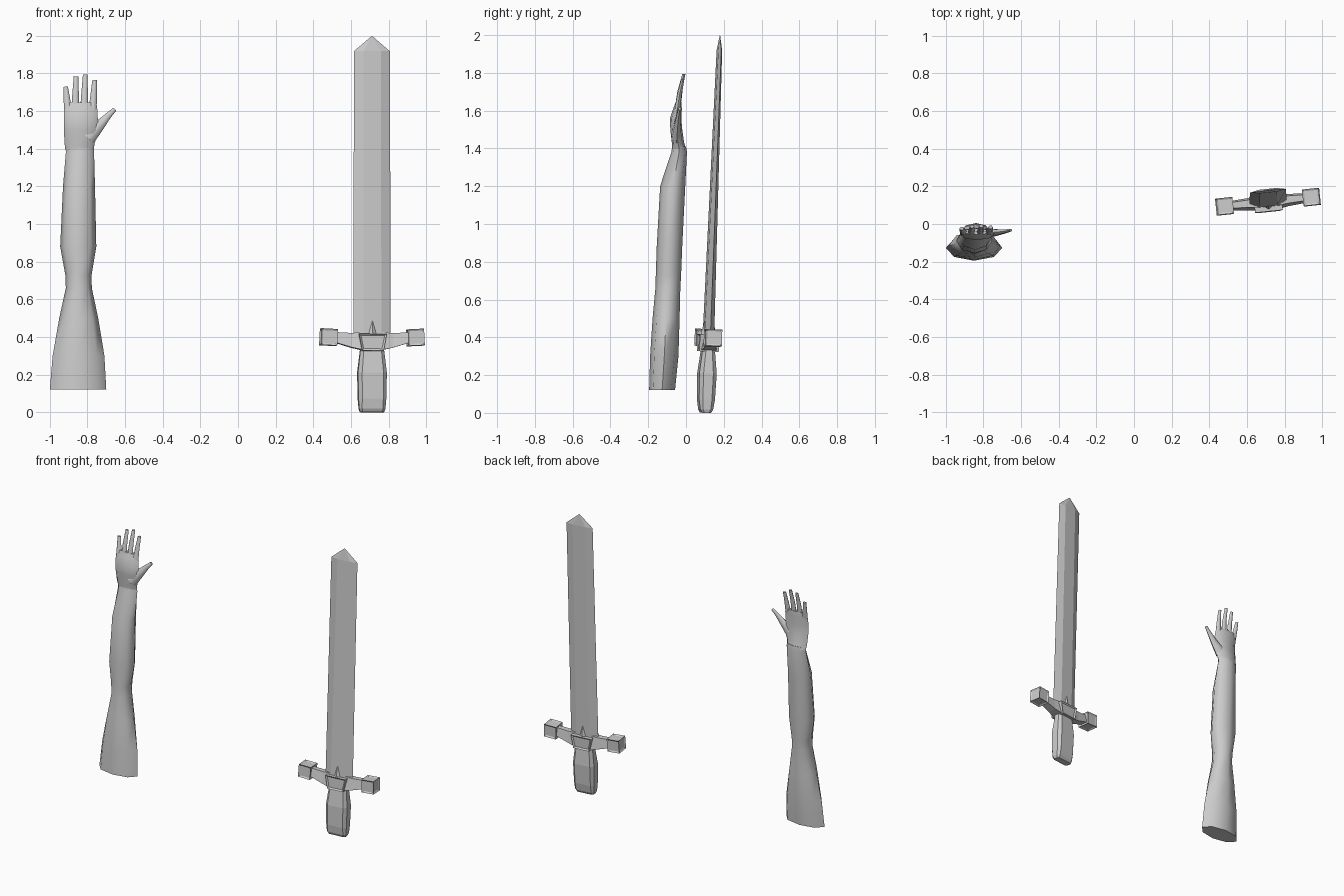
import bpy, bmesh, math
from mathutils import Vector, Matrix

if "Cube" in bpy.data.objects:
    bpy.data.objects.remove(bpy.data.objects["Cube"], do_unlink=True)

grey = bpy.data.materials.new("plain grey")
grey.use_nodes = True
COLOUR = (0.6, 0.6, 0.6, 1)
grey.diffuse_color = COLOUR
grey.node_tree.nodes["Principled BSDF"].inputs["Base Color"].default_value = COLOUR

# The sword leans back a little and is turned about its own axis
SWORD = (Matrix.Translation((0.712, 0.103, 0)) @ Matrix.Rotation(math.radians(-2.2), 4, 'X')
         @ Matrix.Rotation(math.radians(6), 4, 'Z'))


def finish(name, bm, smooth=False, matrix=None):
    bmesh.ops.recalc_face_normals(bm, faces=bm.faces)
    mesh = bpy.data.meshes.new(name)
    bm.to_mesh(mesh)
    bm.free()
    mesh.materials.append(grey)
    obj = bpy.data.objects.new(name, mesh)
    bpy.context.collection.objects.link(obj)
    if matrix:
        obj.matrix_world = matrix
    if smooth:
        bpy.ops.object.select_all(action='DESELECT')
        obj.select_set(True)
        bpy.context.view_layer.objects.active = obj
        bpy.ops.object.shade_smooth_by_angle(angle=math.radians(60))
    return obj


def loft(bm, rings):
    """Skin a list of equal-length point rings and cap both ends."""
    loops = [[bm.verts.new(p) for p in ring] for ring in rings]
    n = len(loops[0])
    for a, b in zip(loops, loops[1:]):
        for i in range(n):
            j = (i + 1) % n
            bm.faces.new((a[i], a[j], b[j], b[i]))
    bm.faces.new(loops[0])
    bm.faces.new(loops[-1])


def oval(z, x0, x1, y0, y1, sides=8):
    """Oval ring that fills the given x and y extents."""
    out = []
    for i in range(sides):
        t = math.tau * i / sides
        out.append(((x0 + x1) / 2 + (x1 - x0) / 2 * math.cos(t),
                    (y0 + y1) / 2 + (y1 - y0) / 2 * math.sin(t), z))
    return out


def chamfered(z, w, d, c):
    """Rectangle ring of half sizes w, d with corners cut by c."""
    q = [(w, d - c), (w - c, d)]
    pts = q + [(-x, y) for x, y in reversed(q)]
    pts += [(-x, -y) for x, y in q] + [(x, -y) for x, y in reversed(q)]
    return [(x, y, z) for x, y in pts]


def limb(name, path, radii, sides=6, flat=0.8):
    """Tapered digit along a path lying roughly in the x-z plane."""
    path = [Vector(p) for p in path]
    side = (path[-1] - path[0]).cross(Vector((0, 1, 0))).normalized()
    bm = bmesh.new()
    loft(bm, [[p + side * r * math.cos(math.tau * i / sides)
               + Vector((0, 1, 0)) * r * flat * math.sin(math.tau * i / sides)
               for i in range(sides)] for p, r in zip(path, radii)])
    finish(name, bm, True)


# Arm: sleeve-like upper end, elbow, forearm and wrist
bm = bmesh.new()
loft(bm, [oval(*s) for s in (
    (0.12, -1.0, -0.7, -0.195, -0.058), (0.3, -0.985, -0.71, -0.19, -0.04),
    (0.5, -0.95, -0.743, -0.177, -0.034), (0.66, -0.915, -0.777, -0.162, -0.03),
    (0.73, -0.918, -0.778, -0.16, -0.026), (0.88, -0.945, -0.753, -0.155, -0.02),
    (1.2, -0.93, -0.76, -0.137, -0.004), (1.38, -0.915, -0.765, -0.078, 0.005),
    (1.41, -0.915, -0.768, -0.073, 0))])
finish("arm", bm, True)

# Palm
bm = bmesh.new()
loft(bm, [oval(*s) for s in (
    (1.39, -0.917, -0.767, -0.074, 0.003), (1.43, -0.922, -0.762, -0.075, -0.01),
    (1.5, -0.925, -0.735, -0.083, -0.02), (1.56, -0.925, -0.745, -0.085, -0.025),
    (1.61, -0.925, -0.748, -0.068, -0.022), (1.645, -0.92, -0.752, -0.055, -0.025))])
finish("palm", bm, True)

# Fingers curl gently backwards
for name, x0, x1, top in (("little_finger", -0.904, -0.916, 1.73), ("ring_finger", -0.865, -0.861, 1.785),
                          ("middle_finger", -0.818, -0.812, 1.795), ("index_finger", -0.772, -0.762, 1.765)):
    base = 1.61
    limb(name, [(x0, -0.045, base), ((x0 + x1) / 2, -0.034, (base + top) / 2),
                (x1, -0.03 + (top - 1.7) * 0.2, top)], (0.021, 0.017, 0.012))
limb("thumb", [(-0.8, -0.05, 1.46), (-0.735, -0.045, 1.525), (-0.69, -0.04, 1.575), (-0.655, -0.033, 1.61)],
     (0.045, 0.028, 0.017, 0.011), flat=0.7)

# Blade: flat central band, bevelled edges, pointed tip
def blade_ring(z, w, band, d):
    return [(w, 0, z), (band, d, z), (-band, d, z), (-w, 0, z), (-band, -d, z), (band, -d, z)]

bm = bmesh.new()
loft(bm, [blade_ring(0.38, 0.1, 0.048, 0.026), blade_ring(1.92, 0.096, 0.046, 0.01),
          blade_ring(2.0, 0.002, 0.001, 0.001)])
finish("blade", bm, matrix=SWORD)

# Grip with chamfered corners and a thin end cap
bm = bmesh.new()
loft(bm, [chamfered(*s) for s in (
    (0.0, 0.064, 0.024, 0.012), (0.018, 0.07, 0.034, 0.014), (0.07, 0.074, 0.042, 0.018),
    (0.21, 0.077, 0.046, 0.02), (0.34, 0.062, 0.032, 0.016))])
finish("grip", bm, matrix=SWORD)

# Guard centre: wedge block with a recessed panel front and back
bm = bmesh.new()
loft(bm, [[(x * w, y * 0.052, z) for x, y in ((1, 1), (-1, 1), (-1, -1), (1, -1))]
          for z, w in ((0.325, 0.058), (0.415, 0.074))])
bm.normal_update()
panels = [f for f in bm.faces if abs(f.normal.y) > 0.9]
bmesh.ops.inset_individual(bm, faces=panels, thickness=0.014, depth=-0.008)
finish("guard_centre", bm, matrix=SWORD)

# Pointed collar on both faces of the blade root
bm = bmesh.new()
loft(bm, [[(x * s, y * s, z) for x, y in ((0.06, 0), (0, 0.044), (-0.06, 0), (0, -0.044))]
          for z, s in ((0.4, 1), (0.54, 0.3))])
finish("blade_collar", bm, matrix=SWORD)

# Guard arms rise to blocks with recessed faces
for side, s in (("left", 1), ("right", -1)):
    bm = bmesh.new()
    loft(bm, [[(s * x, y * d, z) for y, z in ((-1, low), (-0.6, high), (0.6, high), (1, low))]
              for x, low, high, d in ((0.05, 0.33, 0.425, 0.042), (0.11, 0.343, 0.42, 0.032),
                                      (0.2, 0.37, 0.425, 0.026))])
    finish(side + "_guard_arm", bm, matrix=SWORD)
    bm = bmesh.new()
    bmesh.ops.create_cube(bm, size=0.088, matrix=Matrix.Translation((s * 0.232, 0, 0.398))
                          @ Matrix.Rotation(math.radians(-3 * s), 4, 'Y'))
    bmesh.ops.inset_individual(bm, faces=bm.faces[:], thickness=0.014, depth=-0.006)
    finish(side + "_guard_block", bm, matrix=SWORD)
